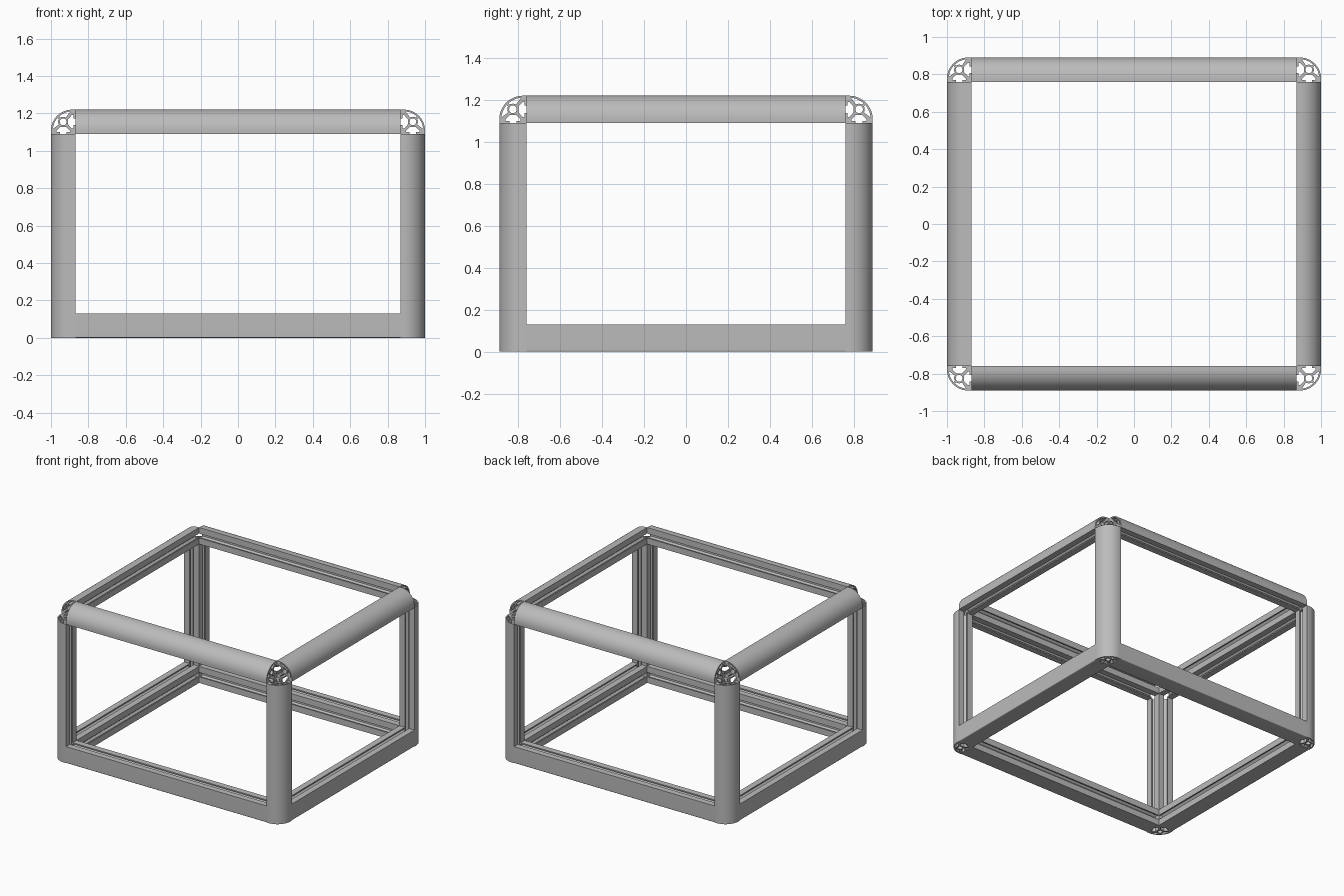
import bpy
import bmesh
from math import sin, cos, radians
from mathutils import Matrix, Vector

cube = bpy.data.objects.get("Cube")
if cube:
    bpy.data.objects.remove(cube)

X, Y, Z = 1.0, 0.89, 1.22      # outer half width, half depth, full height
S = 0.13                       # bar thickness
UNIT = S / 30                  # profile is drawn on a 30 x 30 square

metal = bpy.data.materials.new("brushed grey metal")
metal.use_nodes = True
GREY = (0.5, 0.5, 0.5, 1)
metal.diffuse_color = GREY
metal.node_tree.nodes["Principled BSDF"].inputs["Base Color"].default_value = GREY


def arc(c, r, a, b, n):
    return [(c + r * cos(radians(a + (b - a) * i / n)),
             c + r * sin(radians(a + (b - a) * i / n))) for i in range(n + 1)]


def swap(points):
    return [(v, u) for u, v in reversed(points)]


def profile_mesh(name, radius, cavity_wall):
    """Slotted bar section, one unit long; the outer corner is rounded."""
    slot = [(11, 0), (11, 2.2), (6.75, 2.2), (6.75, 4.2), (11.5, 8.8),
            (18.5, 8.8), (23.25, 4.2), (23.25, 2.2), (19, 2.2), (19, 0)]
    outline = ([(0, 0)] + slot + [(30, 0)] + arc(30 - radius, radius, 0, 90, 20)
               + [(0, 30)] + swap(slot))
    cavity = arc(15, 6.2, 33, -33, 6) + cavity_wall
    bore = arc(15, 4.2, 0, 345, 23)

    curve = bpy.data.curves.new(name, "CURVE")
    curve.dimensions = "2D"
    curve.fill_mode = "BOTH"
    curve.extrude = 0.5
    for loop in (outline, cavity, swap(cavity), bore):
        spline = curve.splines.new("POLY")
        spline.points.add(len(loop) - 1)
        for p, (u, v) in zip(spline.points, loop):
            p.co = (u * UNIT, v * UNIT, 0, 1)
        spline.use_cyclic_u = True
    helper = bpy.data.objects.new(name, curve)
    bpy.context.collection.objects.link(helper)
    graph = bpy.context.evaluated_depsgraph_get()
    mesh = bpy.data.meshes.new_from_object(helper.evaluated_get(graph))
    bpy.data.objects.remove(helper)

    bm = bmesh.new()
    bm.from_mesh(mesh)
    bmesh.ops.remove_doubles(bm, verts=bm.verts, dist=1e-5)
    bmesh.ops.recalc_face_normals(bm, faces=bm.faces)
    bm.to_mesh(mesh)
    bm.free()
    mesh.materials.clear()
    mesh.materials.append(metal)
    return mesh


round_bar = profile_mesh("round bar", 26, arc(4, 23.8, 5, 42, 10))
square_bar = profile_mesh("square bar", 1.5, [(27.8, 5), (27.8, 25.5)])


def bar(name, source, inner_edge, u, v, length):
    """Place a bar with its slotted corner on inner_edge, growing along u and v."""
    u, v = Vector(u), Vector(v)
    w = u.cross(v)
    m = Matrix((u, v, w * length)).transposed().to_4x4()
    m.translation = inner_edge
    mesh = source.copy()
    mesh.transform(m)
    mesh.shade_smooth()
    mesh.set_sharp_from_angle(angle=radians(30))
    mesh.name = name
    bpy.context.collection.objects.link(bpy.data.objects.new(name, mesh))


ix, iy, iz = X - S, Y - S, Z - S
for sy, end in ((-1, "front"), (1, "back")):
    # Corner posts
    for sx, side in ((-1, "right"), (1, "left")):
        bar(f"{end}_{side}_post", round_bar, (sx * ix, sy * iy, iz / 2),
            (sx, 0, 0), (0, sy, 0), iz)
    # Front and back rails
    bar(f"{end}_top_rail", round_bar, (0, sy * iy, iz), (0, sy, 0), (0, 0, 1), 2 * ix)
    bar(f"{end}_bottom_rail", square_bar, (0, sy * iy, S), (0, sy, 0), (0, 0, -1), 2 * ix)

# Side rails
for sx, side in ((-1, "right"), (1, "left")):
    bar(f"{side}_top_rail", round_bar, (sx * ix, 0, iz), (sx, 0, 0), (0, 0, 1), 2 * iy)
    bar(f"{side}_bottom_rail", square_bar, (sx * ix, 0, S), (sx, 0, 0), (0, 0, -1), 2 * iy)
